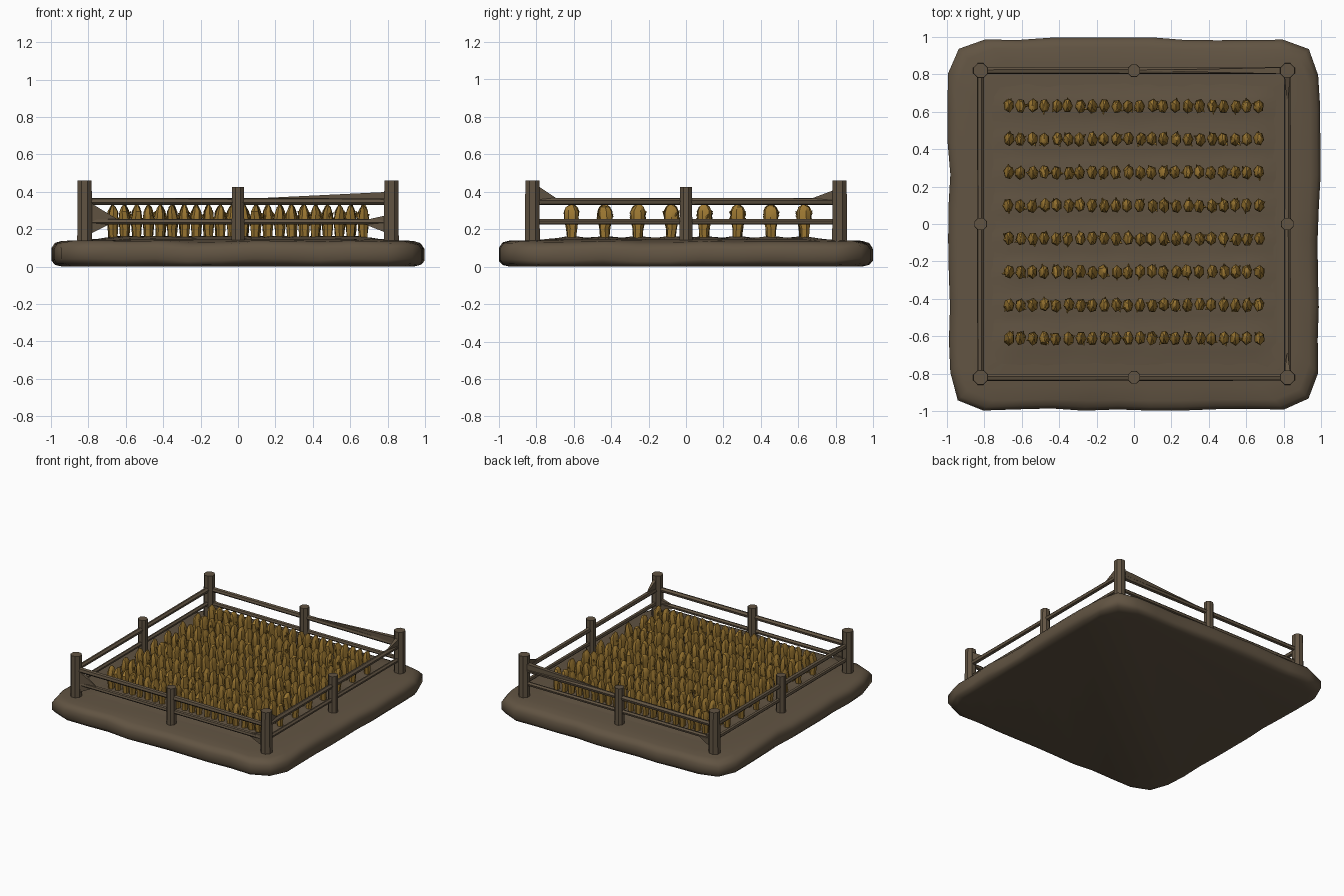
import bpy, bmesh, math, random
from mathutils import Vector

if "Cube" in bpy.data.objects:
    bpy.data.objects.remove(bpy.data.objects["Cube"])

random.seed(4)


def material(name, col):
    m = bpy.data.materials.new(name)
    m.diffuse_color = (*col, 1)
    m.use_nodes = True
    m.node_tree.nodes["Principled BSDF"].inputs["Base Color"].default_value = m.diffuse_color
    return m


EARTH = material("earth brown", (0.120, 0.088, 0.055))
WHEAT = material("wheat gold", (0.34, 0.19, 0.032))


def finish(name, bm, mat, angle=None):
    bmesh.ops.recalc_face_normals(bm, faces=bm.faces[:])
    me = bpy.data.meshes.new(name)
    bm.to_mesh(me)
    bm.free()
    me.materials.append(mat)
    ob = bpy.data.objects.new(name, me)
    bpy.context.collection.objects.link(ob)
    if angle:
        bpy.ops.object.select_all(action='DESELECT')
        ob.select_set(True)
        bpy.context.view_layer.objects.active = ob
        bpy.ops.object.shade_smooth_by_angle(angle=math.radians(angle))
    return ob


def loft(bm, rings):
    """Skin a list of rings of points and cap both ends."""
    vs = [[bm.verts.new(p) for p in r] for r in rings]
    n = len(vs[0])
    for a, b in zip(vs, vs[1:]):
        for i in range(n):
            j = (i + 1) % n
            bm.faces.new((a[i], a[j], b[j], b[i]))
    bm.faces.new(vs[0][::-1])
    bm.faces.new(vs[-1])


def tube(bm, p, q, r1, r2, sides=8):
    """Tapered round bar between two points."""
    p, q = Vector(p), Vector(q)
    d = (q - p).normalized()
    u = d.orthogonal().normalized()
    v = d.cross(u)
    ang = [2 * math.pi * (i + .5) / sides for i in range(sides)]
    loft(bm, [[c + (u * math.cos(a) + v * math.sin(a)) * r for a in ang]
              for c, r in ((p, r1), (q, r2))])


# earth slab: rounded, slightly lumpy square
def outline(inset):
    h, r, pts = 0.99 - inset, 0.19, []
    for k in range(4):
        a0 = k * math.pi / 2
        ca, sa = math.cos(a0), math.sin(a0)
        side = [(h, -(h - r) + 2 * (h - r) * i / 9) for i in range(9)]
        side += [(h - r + r * math.cos(t), h - r + r * math.sin(t))
                 for t in (0, math.pi / 4)]
        pts += [(x * ca - y * sa, x * sa + y * ca) for x, y in side]
    return pts


N = len(outline(0))
wobble = [random.uniform(-0.010, 0.010) for _ in range(N)]
lift = [random.uniform(-0.008, 0.008) for _ in range(N)]
rings = []
for z, inset, f in ((0.0, 0.05, 0), (0.012, 0.015, 0.5), (0.035, 0.0, 1),
                    (0.095, 0.0, 1), (0.122, 0.018, 1), (0.134, 0.05, 0.6),
                    (0.140, 0.12, 0), (0.146, 0.2, 0)):
    rings.append([(x * (1 + w * f), y * (1 + w * f), z + l * f)
                  for (x, y), w, l in zip(outline(inset), wobble, lift)])
bm = bmesh.new()
loft(bm, rings)
finish("earth_slab", bm, EARTH, 50)

# tilled soil inside the fence, with low uneven furrows
ROWS = [0.63 - i * 0.1772 for i in range(8)]
bm = bmesh.new()
bmesh.ops.create_grid(bm, x_segments=24, y_segments=32, size=0.78)
for v in bm.verts:
    x, y = v.co.x, v.co.y
    edge = min(1, (0.78 - max(abs(x), abs(y))) / 0.12)
    wave = 0.5 + 0.5 * math.cos(2 * math.pi * (y - ROWS[0]) / 0.1772)
    v.co.z = 0.143 + edge * (0.007 + 0.009 * wave + random.uniform(0, 0.005))
finish("tilled_soil", bm, EARTH, 50)

# fence posts
P = 0.82
posts = [(x, y) for x in (-P, 0, P) for y in (-P, 0, P) if x or y]
bm = bmesh.new()
for x, y in posts:
    corner = x and y
    r, top = (0.043, 0.46) if corner else (0.037, 0.425)
    tube(bm, (x, y, 0.12), (x, y, top), r, r * 0.95)
finish("fence_posts", bm, EARTH, 40)

# fence rails, two per side, each in two bays
bm = bmesh.new()
for k in range(4):
    c, s = round(math.cos(k * math.pi / 2)), round(math.sin(k * math.pi / 2))

    def at(t, z):
        return (t * c + P * s, t * s - P * c, z)
    for a, b in ((-P, 0), (0, P)):
        tube(bm, at(a, 0.347), at(b, 0.347), 0.020, 0.018, 6)
        tube(bm, at(a, 0.24), at(b, 0.24), 0.016, 0.016, 6)
finish("fence_rails", bm, EARTH, 40)

# thin braces where the rails flare into the corner posts
bm = bmesh.new()


def brace(p, q, tip):
    along = Vector(tip) - Vector(p)
    side = Vector((0, 0, 1)).cross(along).normalized() * 0.018
    p, q = Vector(p), Vector(q)
    a = [bm.verts.new(v) for v in (p + side, p - side, q - side, q + side)]
    t = bm.verts.new(tip)
    bm.faces.new(a)
    for i in range(4):
        bm.faces.new((a[i], t, a[(i + 1) % 4]))


brace((-P, -P, 0.36), (-P, -P, 0.23), (-0.64, -P, 0.25))
brace((-P, -P, 0.25), (-P, -P, 0.16), (-0.66, -P, 0.24))
brace((P, -P, 0.28), (P, -P, 0.17), (0.64, -P, 0.24))
brace((P, -P, 0.45), (P, -P, 0.34), (P, -0.67, 0.35))
brace((P, P, 0.42), (P, P, 0.33), (P, 0.62, 0.345))
brace((-P, P, 0.26), (-P, P, 0.16), (-0.66, P, 0.24))
brace((P, P, 0.40), (P, P, 0.34), (0.0, P, 0.36))
finish("corner_braces", bm, EARTH)

# wheat: rows of stalks with wide faceted heads
for n, y0 in enumerate(ROWS):
    bm = bmesh.new()
    for i in range(22):
        x0 = -0.67 + i * 1.34 / 21 + random.uniform(-0.004, 0.004)
        top = random.uniform(0.325, 0.338)
        turn = random.uniform(0, math.pi)
        rings = []
        for z, rx, ry in ((0.135, 0.020, 0.022), (0.205, 0.025, 0.026),
                          (0.25, 0.030, 0.037), (0.295, 0.023, 0.037),
                          (0.318, 0.013, 0.027), (top, 0.003, 0.008)):
            dx, dy = random.uniform(-.003, .003), random.uniform(-.005, .005)
            rings.append([(x0 + dx + rx * math.cos(a + turn),
                           y0 + dy + ry * math.sin(a + turn), z)
                          for a in (j * math.pi / 3 for j in range(6))])
        loft(bm, rings)
        # a small pointed husk sticking out of the head
        a = random.uniform(0, 2 * math.pi)
        tip = (x0 + 0.038 * math.cos(a), y0 + 0.045 * math.sin(a),
               random.uniform(0.25, 0.30))
        tube(bm, (x0, y0, 0.235), tip, 0.020, 0.002, 4)
    finish("wheat_row_%d" % (n + 1), bm, WHEAT, 35)
